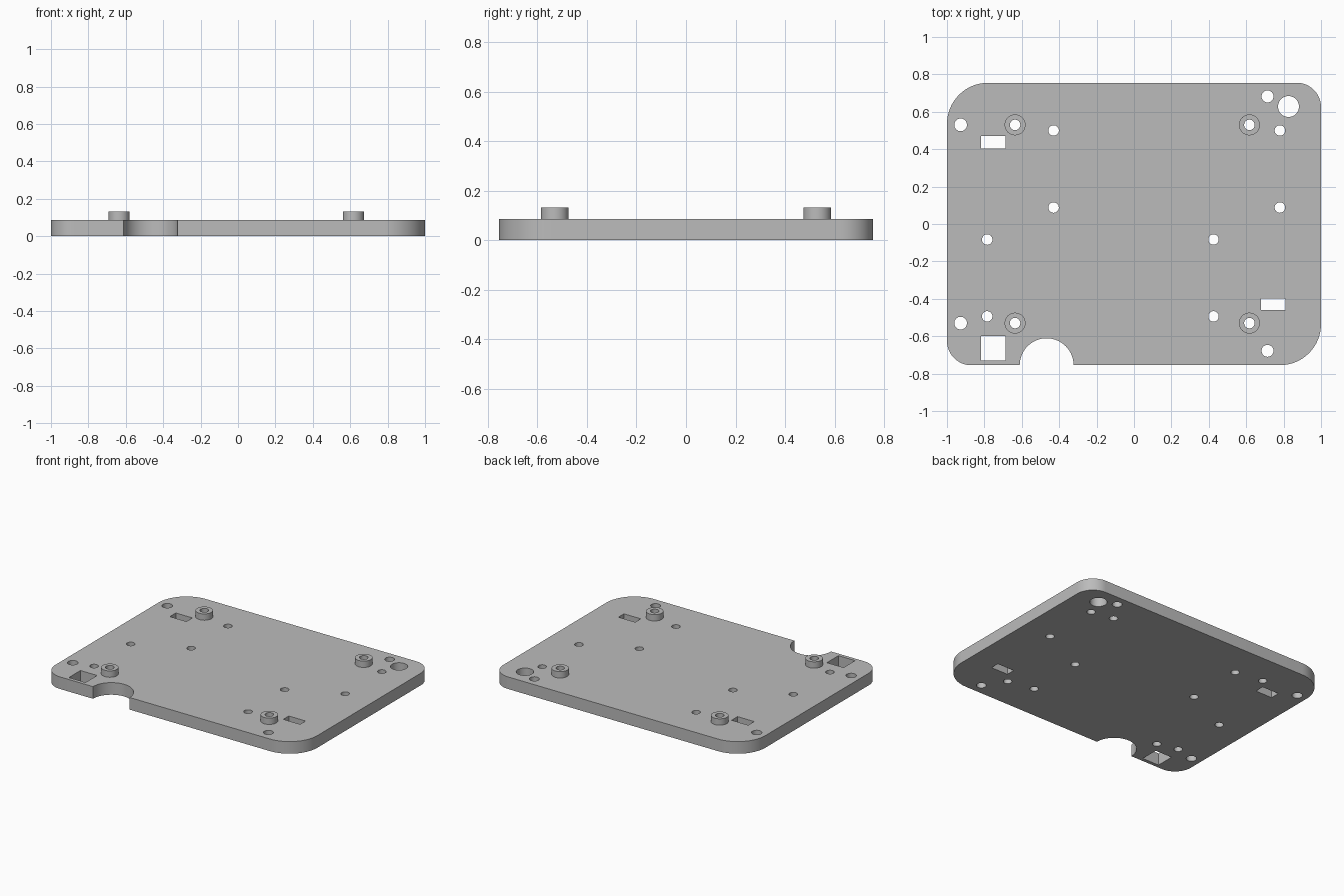
import bpy
import bmesh
from math import pi, sin, cos, radians

cube = bpy.data.objects.get("Cube")
if cube:
    bpy.data.objects.remove(cube, do_unlink=True)

HALF_X, HALF_Y = 1.0, 0.755
PLATE_TOP, BOSS_TOP = 0.086, 0.131
BIG_R, SMALL_R = 0.22, 0.13      # corner radii
PIN_R, BOSS_R = 0.028, 0.056

grey = bpy.data.materials.new("plain grey")
grey.use_nodes = True
colour = (0.5, 0.5, 0.5, 1)
grey.diffuse_color = colour
grey.node_tree.nodes["Principled BSDF"].inputs["Base Color"].default_value = colour


def arc(cx, cy, r, start, end, steps):
    return [(cx + r * cos(start + (end - start) * i / steps),
             cy + r * sin(start + (end - start) * i / steps))
            for i in range(steps + 1)]


def circle(cx, cy, r):
    return arc(cx, cy, r, 0, 2 * pi, 40)[:-1]


def rectangle(x0, x1, y0, y1):
    return [(x0, y0), (x1, y0), (x1, y1), (x0, y1)]


def extrude_loops(name, loops, z0, z1):
    """Fill flat loops (inner ones become holes) and extrude from z0 to z1."""
    curve = bpy.data.curves.new(name, 'CURVE')
    curve.dimensions = '2D'
    curve.fill_mode = 'BOTH'
    curve.extrude = (z1 - z0) / 2
    for loop in loops:
        spline = curve.splines.new('POLY')
        spline.points.add(len(loop) - 1)
        for point, (x, y) in zip(spline.points, loop):
            point.co = (x, y, 0, 1)
        spline.use_cyclic_u = True
    obj = bpy.data.objects.new(name, curve)
    bpy.context.collection.objects.link(obj)
    bpy.ops.object.select_all(action='DESELECT')
    obj.select_set(True)
    bpy.context.view_layer.objects.active = obj
    bpy.ops.object.convert(target='MESH')
    obj = bpy.context.view_layer.objects.active
    bm = bmesh.new()
    bm.from_mesh(obj.data)
    bmesh.ops.remove_doubles(bm, verts=bm.verts, dist=0.0001)
    bmesh.ops.translate(bm, verts=bm.verts, vec=(0, 0, (z0 + z1) / 2))
    bmesh.ops.recalc_face_normals(bm, faces=bm.faces)
    bm.to_mesh(obj.data)
    bm.free()
    obj.data.materials.clear()
    obj.data.materials.append(grey)
    bpy.ops.object.shade_smooth_by_angle(angle=radians(30))
    return obj


# Plate outline: four rounded corners and a half-round notch in the front edge
outline = []
for i, (sx, sy, r) in enumerate([(1, 1, SMALL_R), (-1, 1, BIG_R),
                                 (-1, -1, SMALL_R), (1, -1, BIG_R)]):
    outline += arc(sx * (HALF_X - r), sy * (HALF_Y - r), r,
                   i * pi / 2, (i + 1) * pi / 2, 16)
    if (sx, sy) == (-1, -1):
        outline += arc(-0.467, -HALF_Y, 0.144, pi, 0, 32)

# Round holes through the plate
bosses = [(x, y) for x in (-0.636, 0.617) for y in (-0.53, 0.53)]
pins = [(x, y) for x in (-0.43, 0.78) for y in (0.5, 0.088)]
pins += [(x, y) for x in (-0.785, 0.425) for y in (-0.083, -0.494)]
holes = [circle(x, y, PIN_R) for x, y in bosses + pins]
holes += [circle(-0.927, y, 0.034) for y in (-0.53, 0.53)]
holes += [circle(0.714, y, 0.032) for y in (-0.678, 0.682)]
holes.append(circle(0.826, 0.628, 0.056))

# Rectangular slots
slots = [rectangle(-0.818, -0.687, 0.403, 0.47),
         rectangle(0.678, 0.81, -0.46, -0.398),
         rectangle(-0.818, -0.687, -0.73, -0.6)]

extrude_loops("base_plate", [outline] + holes + slots, 0, PLATE_TOP)

# Raised ring bosses
for n, (x, y) in enumerate(bosses, 1):
    extrude_loops(f"standoff_boss_{n}",
                  [circle(x, y, BOSS_R), circle(x, y, PIN_R)],
                  PLATE_TOP, BOSS_TOP)
